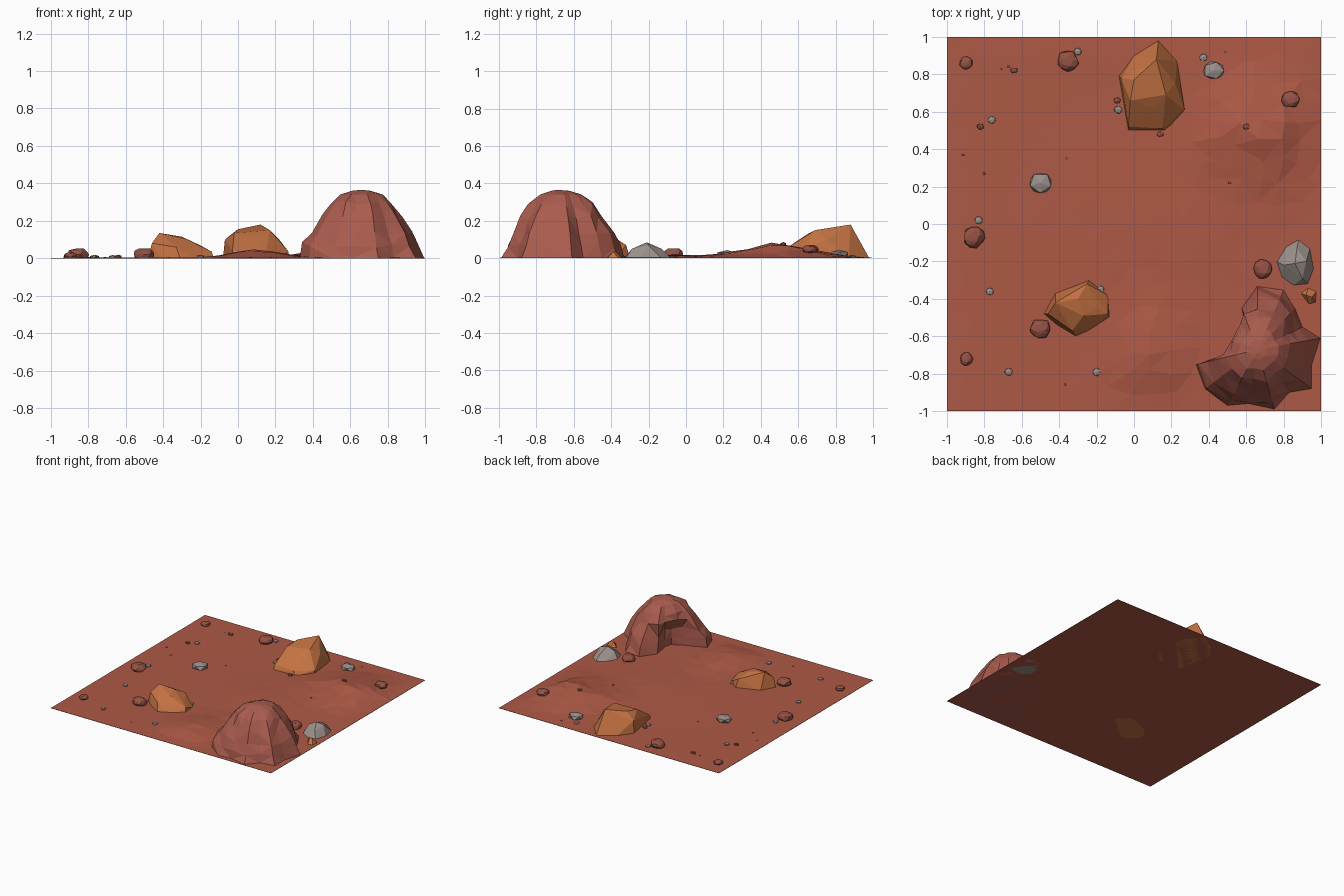
import bpy, bmesh, math, random
from mathutils import Vector

if "Cube" in bpy.data.objects:
    bpy.data.objects.remove(bpy.data.objects["Cube"])

random.seed(7)


def material(name, rgb):
    m = bpy.data.materials.new(name)
    m.diffuse_color = (*rgb, 1)
    m.use_nodes = True
    m.node_tree.nodes["Principled BSDF"].inputs["Base Color"].default_value = m.diffuse_color
    return m


SOIL = material("red_soil", (0.42, 0.10, 0.06))
RED = material("red_rock", (0.40, 0.105, 0.075))
BROWN = material("brown_rock", (0.30, 0.085, 0.06))
ORANGE = material("orange_rock", (0.56, 0.17, 0.055))
GREY = material("grey_rock", (0.33, 0.28, 0.26))


def finish(bm, name, mat):
    bmesh.ops.recalc_face_normals(bm, faces=bm.faces)
    me = bpy.data.meshes.new(name)
    bm.to_mesh(me)
    bm.free()
    me.materials.append(mat)
    ob = bpy.data.objects.new(name, me)
    bpy.context.collection.objects.link(ob)
    return ob


def ground_z(x, y):
    # gentle swells that fade to zero at the tile border
    swells = [(0.68, 0.5, 0.30, 0.26, 0.072), (0.1, -0.68, 0.17, 0.2, 0.05),
              (0.25, 0.0, 0.45, 0.35, 0.014)]
    z = sum(h * math.exp(-((x - a) / sx) ** 2 - ((y - b) / sy) ** 2)
            for a, b, sx, sy, h in swells)
    edge = min(1, (1 - max(abs(x), abs(y))) / 0.18)
    return z * max(0, edge)


# terrain tile: faceted top and flat underside
bm = bmesh.new()
bmesh.ops.create_grid(bm, x_segments=18, y_segments=18, size=1)
for v in bm.verts:
    x, y = v.co.x, v.co.y
    if max(abs(x), abs(y)) < 0.99:
        v.co.x += random.uniform(-0.03, 0.03)
        v.co.y += random.uniform(-0.03, 0.03)
        z = ground_z(v.co.x, v.co.y)
        v.co.z = 0.003 + z * random.uniform(0.85, 1.15)
    else:
        v.co.z = 0.002
bmesh.ops.triangulate(bm, faces=bm.faces)
rim = [e for e in bm.edges if e.is_boundary]
ext = bmesh.ops.extrude_edge_only(bm, edges=rim)["geom"]
for v in [g for g in ext if isinstance(g, bmesh.types.BMVert)]:
    v.co.z = 0
bmesh.ops.contextual_create(bm, geom=[g for g in ext if isinstance(g, bmesh.types.BMEdge)])
finish(bm, "terrain", SOIL)

# large rocky mound: jagged rings lofted up to a rounded crown
outline = [(0.33, -0.75), (0.45, -0.70), (0.50, -0.62), (0.55, -0.51), (0.56, -0.41),
           (0.66, -0.33), (0.80, -0.35), (0.86, -0.45), (0.90, -0.55), (0.995, -0.61),
           (0.95, -0.75), (0.95, -0.88), (0.83, -0.90), (0.75, -0.99), (0.61, -0.96),
           (0.50, -0.97), (0.38, -0.88)]
centre = Vector((0.66, -0.67, 0))
levels = [(0.0, 1.0), (0.07, 0.95), (0.14, 0.83), (0.22, 0.70), (0.29, 0.56),
          (0.34, 0.36), (0.36, 0.17)]
hollow = {1: 0.72, 2: 0.45, 3: 0.5, 4: 0.85}   # cave facing the back left
bm = bmesh.new()
rings = []
for k, (z, s) in enumerate(levels):
    ring = []
    for i, (x, y) in enumerate(outline):
        d = Vector((x, y, 0)) - centre
        r = d.length
        even = 0.30                              # upper rings grow rounder
        r = (r * (1 - k / 7) + even * k / 7) * s
        if k < 3 and i in hollow:
            r *= hollow[i]
        jit = random.uniform(0.93, 1.06) if k else 1
        p = centre + d.normalized() * r * jit
        p.z = z + (random.uniform(-0.018, 0.018) if 0 < k < 5 else 0)
        ring.append(bm.verts.new(p))
    rings.append(ring)
n = len(outline)
for lo, hi in zip(rings, rings[1:]):
    for i in range(n):
        j = (i + 1) % n
        bm.faces.new((lo[i], lo[j], hi[j], hi[i]))
top = bm.verts.new((0.66, -0.69, 0.366))
for i in range(n):
    bm.faces.new((rings[-1][i], rings[-1][(i + 1) % n], top))
bm.faces.new(rings[0][::-1])
bmesh.ops.triangulate(bm, faces=bm.faces)
finish(bm, "rock_mound", RED)


def hull(name, base, upper, mat):
    # angular boulder as the hull of its footprint and upper corners
    bm = bmesh.new()
    for x, y in base:
        bm.verts.new((x, y, 0))
    for p in upper:
        bm.verts.new(p)
    res = bmesh.ops.convex_hull(bm, input=bm.verts[:])
    junk = [g for g in res["geom_interior"] if isinstance(g, bmesh.types.BMVert)]
    bmesh.ops.delete(bm, geom=junk, context='VERTS')
    finish(bm, name, mat)


hull("back_boulder",
     [(-.08, .79), (0, .9), (.13, .98), (.23, .87), (.27, .61), (.17, .5), (-.03, .5), (-.05, .62)],
     [(.12, .88, .18), (.0, .77, .155), (-.07, .78, .1), (.17, .69, .15), (-.02, .66, .135),
      (.22, .75, .1), (.1, .62, .11), (.27, .61, .035), (-.03, .52, .04), (.15, .51, .035)], ORANGE)
hull("front_boulder",
     [(-.48, -.48), (-.42, -.37), (-.24, -.3), (-.14, -.38), (-.13, -.5), (-.24, -.57), (-.31, -.6), (-.41, -.54)],
     [(-.42, -.42, .135), (-.30, -.40, .115), (-.27, -.49, .10), (-.2, -.45, .068),
      (-.46, -.48, .08), (-.33, -.57, .06), (-.25, -.32, .07), (-.14, -.48, .035)], ORANGE)
hull("grey_boulder",
     [(.76, -.2), (.81, -.12), (.88, -.08), (.94, -.13), (.96, -.24), (.93, -.32), (.85, -.33), (.79, -.29)],
     [(.86, -.21, .085), (.92, -.2, .07), (.8, -.22, .055), (.87, -.13, .05), (.9, -.29, .05)], GREY)
hull("orange_chip", [(.89, -.37), (.93, -.34), (.975, -.36), (.97, -.42), (.935, -.43)],
     [(.92, -.38, .04), (.95, -.39, .035)], ORANGE)


def stone(name, x, y, rx, ry, h, mat, sub=2):
    # lumpy half-buried stone resting on the terrain
    bm = bmesh.new()
    bmesh.ops.create_icosphere(bm, subdivisions=sub, radius=1)
    turn = random.uniform(0, 6)
    z0 = ground_z(x, y)
    c, s = math.cos(turn), math.sin(turn)
    for v in bm.verts:
        p = v.co * random.uniform(0.85, 1.05)
        px, py = c * p.x - s * p.y, s * p.x + c * p.y
        v.co = (x + rx * px, y + ry * py,
                max(0.001, z0 + h * min(0.95, 0.35 + 0.7 * p.z)))
    res = bmesh.ops.convex_hull(bm, input=bm.verts[:])
    junk = {g for k in ("geom_interior", "geom_unused") for g in res[k]
            if isinstance(g, bmesh.types.BMVert)}
    bmesh.ops.delete(bm, geom=list(junk), context='VERTS')
    finish(bm, name, mat)


# medium stones
for i, (x, y, rx, ry, h) in enumerate([
        (-.895, .86, .037, .037, .03), (-.355, .87, .06, .06, .055), (.835, .665, .054, .045, .04),
        (-.855, -.07, .06, .06, .056), (-.5, -.56, .06, .055, .055), (-.895, -.72, .035, .038, .035),
        (.69, -.24, .055, .055, .05)]):
    stone(f"brown_stone_{i}", x, y, rx, ry, h, BROWN)
for i, (x, y, rx, ry, h) in enumerate([(-.5, .22, .068, .062, .045), (.425, .82, .065, .055, .04)]):
    stone(f"grey_stone_{i}", x, y, rx, ry, h, GREY, 1)

# pebbles
for i, (x, y) in enumerate([(-.64, .82), (-.09, .66), (.14, .48), (.6, .52), (-.82, .52)]):
    stone(f"brown_pebble_{i}", x, y, .022, .018, .02, BROWN, 1)
for i, (x, y) in enumerate([(-.3, .92), (-.085, .61), (-.76, .555), (-.83, .02), (-.77, -.36),
                            (-.67, -.79), (-.2, -.79), (-.18, -.35), (.37, .89)]):
    stone(f"grey_pebble_{i}", x, y, .024, .024, .018, GREY, 1)
for i, (x, y) in enumerate([(.49, .92), (-.71, .83), (-.91, .37), (-.36, .35), (.51, .22),
                            (-.8, .27), (-.37, -.86), (-.67, .84)]):
    stone(f"grit_{i}", x, y, .01, .009, .008, BROWN, 1)
